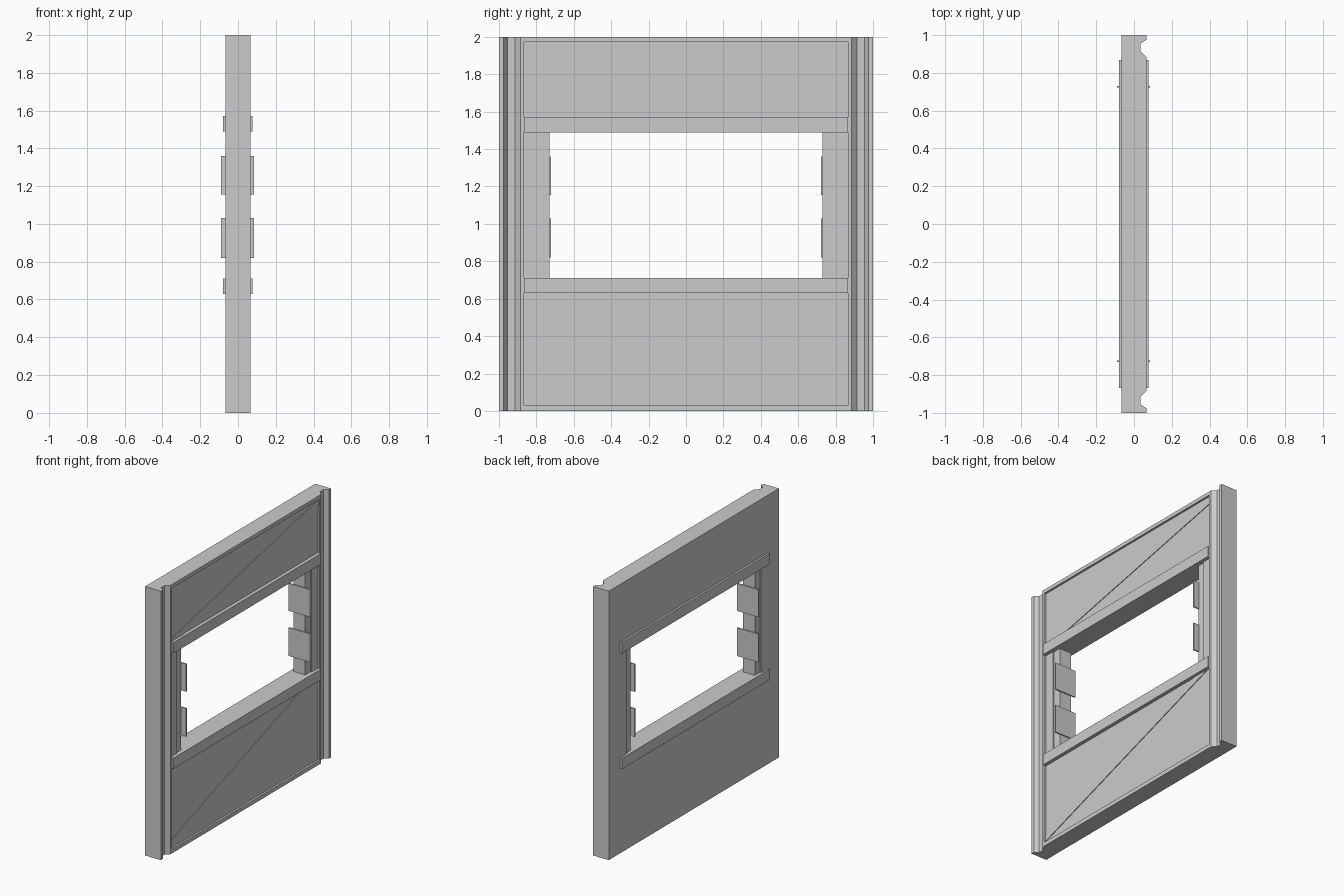
import bpy, bmesh
from mathutils import Vector

if "Cube" in bpy.data.objects:
    bpy.data.objects.remove(bpy.data.objects["Cube"])

grey = bpy.data.materials.new("wall_grey")
grey.diffuse_color = (0.6, 0.6, 0.6, 1)
grey.use_nodes = True
grey.node_tree.nodes["Principled BSDF"].inputs["Base Color"].default_value = grey.diffuse_color


def prism(name, points, offset):
    """Extrude a flat outline of 3D points along an offset."""
    bm = bmesh.new()
    face = bm.faces.new([bm.verts.new(p) for p in points])
    new = bmesh.ops.extrude_face_region(bm, geom=[face])["geom"]
    bmesh.ops.translate(bm, vec=Vector(offset),
                        verts=[v for v in new if isinstance(v, bmesh.types.BMVert)])
    bmesh.ops.recalc_face_normals(bm, faces=bm.faces)
    mesh = bpy.data.meshes.new(name)
    bm.to_mesh(mesh)
    bm.free()
    mesh.materials.append(grey)
    ob = bpy.data.objects.new(name, mesh)
    bpy.context.collection.objects.link(ob)
    return ob


def box(name, x, y, z):
    return prism(name, [(x[0], y[0], z[0]), (x[1], y[0], z[0]),
                        (x[1], y[1], z[0]), (x[0], y[1], z[0])], (0, 0, z[1] - z[0]))


BACK, FRONT, PANEL = -0.065, 0.065, 0.05

# Wall: grooved posts at both ends with a recessed panel between them
half = [(BACK, 1), (FRONT, 1), (FRONT, 0.975), (0.035, 0.955), (0.035, 0.915),
        (FRONT, 0.885), (FRONT, 0.867), (PANEL, 0.867)]
outline = half + [(x, -y) for x, y in reversed(half)]
wall = prism("wall", [(x, y, 0) for x, y in outline], (0, 0, 2))

# Window opening
cutter = box("window_cutter", (-0.3, 0.3), (-0.79, 0.79), (0.71, 1.49))
cutter.hide_render = True
mod = wall.modifiers.new("window", 'BOOLEAN')
mod.operation, mod.solver, mod.object = 'DIFFERENCE', 'EXACT', cutter
bpy.context.view_layer.objects.active = wall
bpy.ops.object.modifier_apply(modifier=mod.name)
bpy.data.objects.remove(cutter)

# Top and bottom edge strips framing the recessed panel
box("bottom_strip", (PANEL, FRONT), (-0.867, 0.867), (0, 0.03))
box("top_strip", (PANEL, FRONT), (-0.867, 0.867), (1.973, 2))

# Rails above and below the window, on both faces
for name, z in (("sill", (0.63, 0.71)), ("lintel", (1.49, 1.57))):
    box(name + "_front", (PANEL, 0.076), (-0.867, 0.867), z)
    box(name + "_back", (-0.08, BACK), (-0.867, 0.867), z)

# Window jambs with hinge plates poking out on both faces
for side, s in (("left", -1), ("right", 1)):
    box("jamb_" + side, (-0.055, 0.042), sorted((s * 0.73, s * 0.79)), (0.71, 1.49))
    for level, z in (("lower", (0.82, 1.03)), ("upper", (1.155, 1.36))):
        box(f"hinge_{level}_{side}", (-0.09, 0.085), sorted((s * 0.722, s * 0.731)), z)

# Shallow diagonal braces on the panels
braces = {
    "brace_upper": [(-0.867, 1.587), (-0.867, 1.57), (-0.72, 1.57), (0.867, 1.915), (0.867, 1.965)],
    "brace_lower": [(-0.867, 0.04), (0.84, 0.63), (0.69, 0.63), (-0.867, 0.09)],
}
for name, pts in braces.items():
    prism(name, [(PANEL, y, z) for y, z in pts], (0.005, 0, 0))
